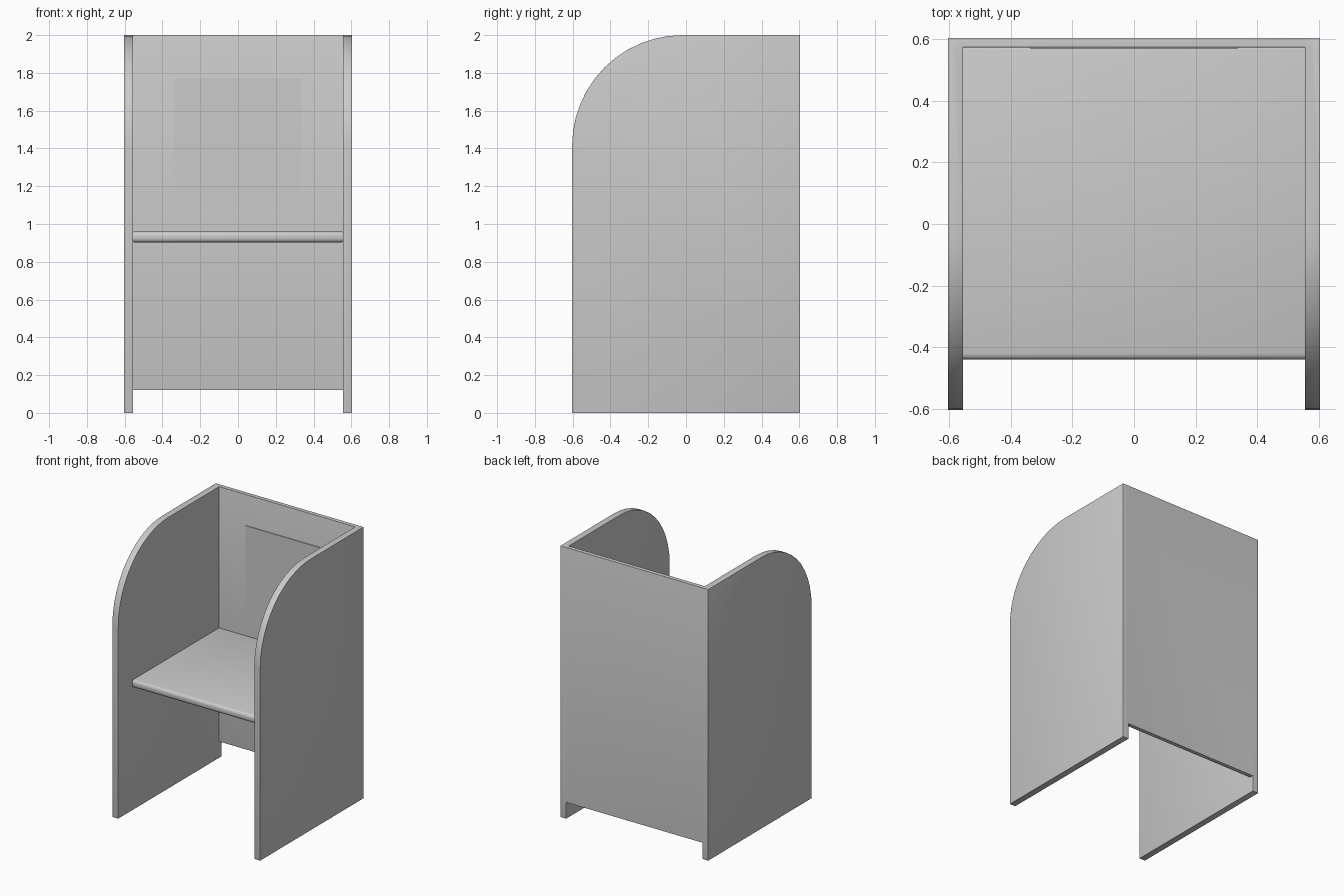
import bpy, bmesh, math

if "Cube" in bpy.data.objects:
    bpy.data.objects.remove(bpy.data.objects["Cube"])

grey = bpy.data.materials.new("light_grey")
grey.diffuse_color = (0.6, 0.6, 0.6, 1)
grey.use_nodes = True
grey.node_tree.nodes["Principled BSDF"].inputs["Base Color"].default_value = grey.diffuse_color


def add_object(name, bm):
    bmesh.ops.recalc_face_normals(bm, faces=bm.faces)
    mesh = bpy.data.meshes.new(name)
    bm.to_mesh(mesh)
    bm.free()
    mesh.materials.append(grey)
    ob = bpy.data.objects.new(name, mesh)
    bpy.context.collection.objects.link(ob)
    return ob


def box(name, x0, x1, y0, y1, z0, z1):
    bm = bmesh.new()
    bmesh.ops.create_cube(bm, size=1)
    for v in bm.verts:
        v.co = ((x0 + x1) / 2 + v.co.x * (x1 - x0),
                (y0 + y1) / 2 + v.co.y * (y1 - y0),
                (z0 + z1) / 2 + v.co.z * (z1 - z0))
    return add_object(name, bm)


def side_panel(name, x0, x1):
    """Upright slab whose upper front corner is a large quarter circle."""
    r = 0.585
    outline = [(0.603, 0), (0.603, 2)]
    for i in range(13):
        a = math.radians(90 + 7.5 * i)
        outline.append((-0.603 + r + r * math.cos(a), 2 - r + r * math.sin(a)))
    outline.append((-0.603, 0))
    bm = bmesh.new()
    face = bm.faces.new([bm.verts.new((x0, y, z)) for y, z in outline])
    ext = bmesh.ops.extrude_face_region(bm, geom=[face])
    for v in ext["geom"]:
        if isinstance(v, bmesh.types.BMVert):
            v.co.x = x1
    return add_object(name, bm)


def round_convex_edges(ob, width):
    """Round the outer edges only, leaving inside corners crisp."""
    bm = bmesh.new()
    bm.from_mesh(ob.data)
    edges = [e for e in bm.edges if e.is_manifold and e.is_convex
             and e.calc_face_angle() > 0.6]
    bmesh.ops.bevel(bm, geom=edges, offset=width, segments=3, profile=0.5,
                    affect='EDGES', clamp_overlap=True)
    bm.to_mesh(ob.data)
    bm.free()
    bpy.ops.object.select_all(action='DESELECT')
    ob.select_set(True)
    bpy.context.view_layer.objects.active = ob
    bpy.ops.object.shade_smooth_by_angle(angle=math.radians(40))


# Surround: two side panels joined to the raised back panel
surround = side_panel("surround", -0.603, -0.555)
right = side_panel("right_side_panel", 0.555, 0.603)
back = box("back_panel", -0.58, 0.58, 0.573, 0.603, 0.12, 2)
for part in (back, right):
    mod = surround.modifiers.new("join", 'BOOLEAN')
    mod.operation = 'UNION'
    mod.solver = 'EXACT'
    mod.object = part
bpy.context.view_layer.objects.active = surround
surround.select_set(True)
for mod in list(surround.modifiers):
    bpy.ops.object.modifier_apply(modifier=mod.name)
for part in (back, right):
    bpy.data.objects.remove(part)
round_convex_edges(surround, 0.013)

# Desk shelf, ends housed inside the panels
shelf = box("shelf", -0.57, 0.57, -0.44, 0.585, 0.903, 0.96)
round_convex_edges(shelf, 0.02)

# Thin notice board on the inside of the back
box("notice_board", -0.335, 0.335, 0.568, 0.575, 1.098, 1.772)
